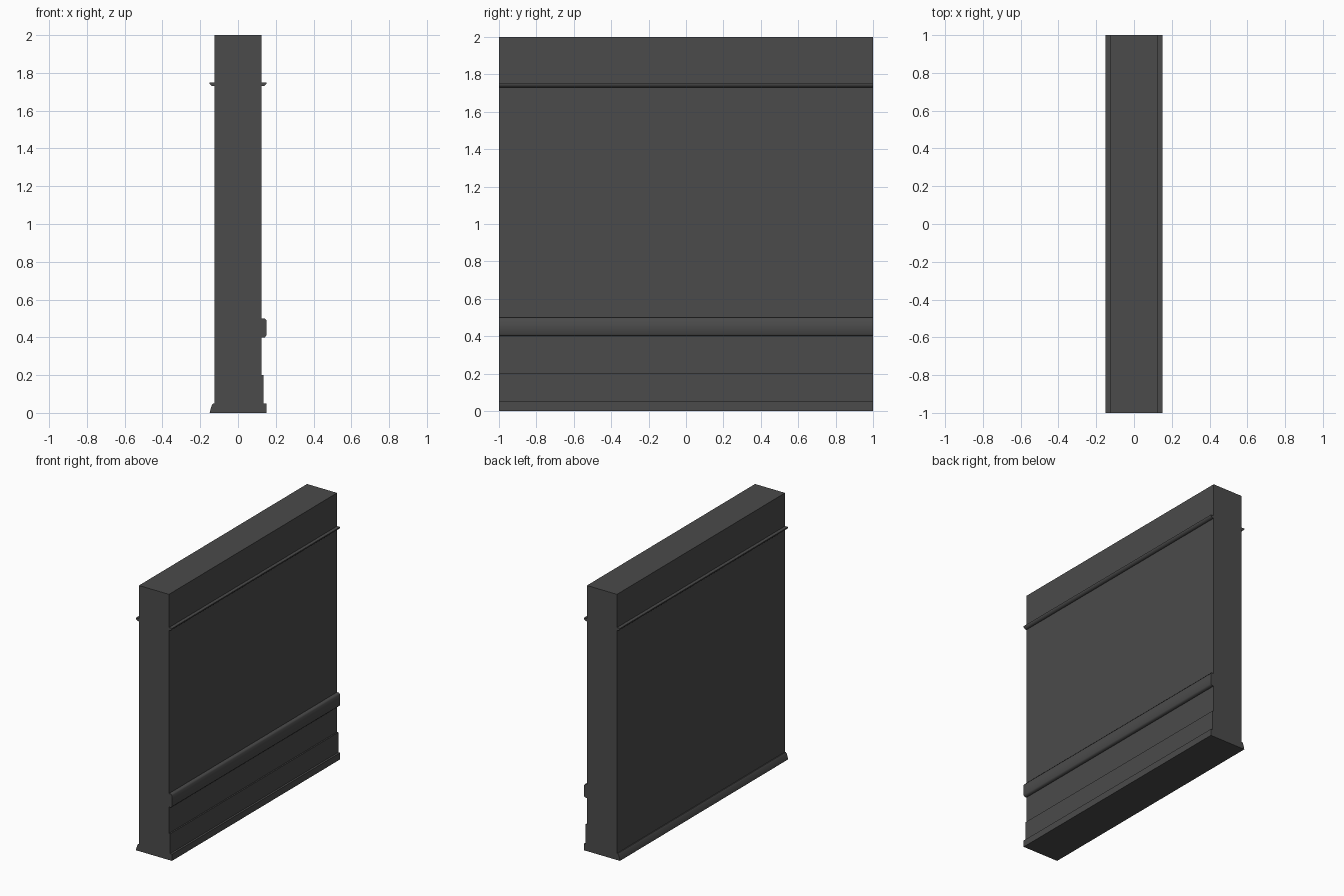
import bpy, bmesh, math

if "Cube" in bpy.data.objects:
    bpy.data.objects.remove(bpy.data.objects["Cube"])

LENGTH = 2.0
FACE = 0.125  # half thickness of the wall

# Dark charcoal paint
paint = bpy.data.materials.new("charcoal")
paint.diffuse_color = (0.07, 0.07, 0.07, 1)
paint.use_nodes = True
paint.node_tree.nodes["Principled BSDF"].inputs["Base Color"].default_value = paint.diffuse_color


def extrude_profile(name, profile):
    """Sweep a closed (x, z) profile along the wall's length in y."""
    bm = bmesh.new()
    face = bm.faces.new([bm.verts.new((x, -LENGTH / 2, z)) for x, z in profile])
    swept = bmesh.ops.extrude_face_region(bm, geom=[face])
    verts = [v for v in swept["geom"] if isinstance(v, bmesh.types.BMVert)]
    bmesh.ops.translate(bm, verts=verts, vec=(0, LENGTH, 0))
    bmesh.ops.recalc_face_normals(bm, faces=bm.faces)
    # Smooth the rounded moldings, keep square edges sharp
    for f in bm.faces:
        f.smooth = True
    for e in bm.edges:
        e.smooth = e.calc_face_angle(0) < math.radians(55)
    mesh = bpy.data.meshes.new(name)
    bm.to_mesh(mesh)
    bm.free()
    mesh.materials.append(paint)
    obj = bpy.data.objects.new(name, mesh)
    bpy.context.collection.objects.link(obj)
    return obj


def molding(name, profile, side):
    """Profile given as (distance out from the wall face, z)."""
    return extrude_profile(name, [(side * (FACE + d), z) for d, z in profile])


# Wall slab
extrude_profile("wall", [(-FACE, 0), (FACE, 0), (FACE, 2), (-FACE, 2)])

# Picture rails near the top, on both faces
rail = [(0, 1.73), (0.012, 1.73), (0.018, 1.735), (0.025, 1.742),
        (0.025, 1.75), (0, 1.75)]
for label, side in (("right", 1), ("left", -1)):
    molding("picture_rail_" + label, rail, side)

# Chair rail with rounded edges
molding("chair_rail", [(0, 0.40), (0.017, 0.40), (0.025, 0.41),
                       (0.025, 0.49), (0.017, 0.50), (0, 0.50)], 1)

# Tall stepped baseboard on the right face
molding("baseboard", [(0, 0), (0.01, 0), (0.01, 0.20), (0, 0.20)], 1)
molding("base_shoe", [(0.01, 0), (0.025, 0), (0.025, 0.05), (0.01, 0.05)], 1)

# Low sloped skirting on the left face
molding("skirting", [(0, 0), (0.025, 0), (0.023, 0.01), (0.014, 0.04),
                     (0.007, 0.05), (0, 0.05)], -1)
